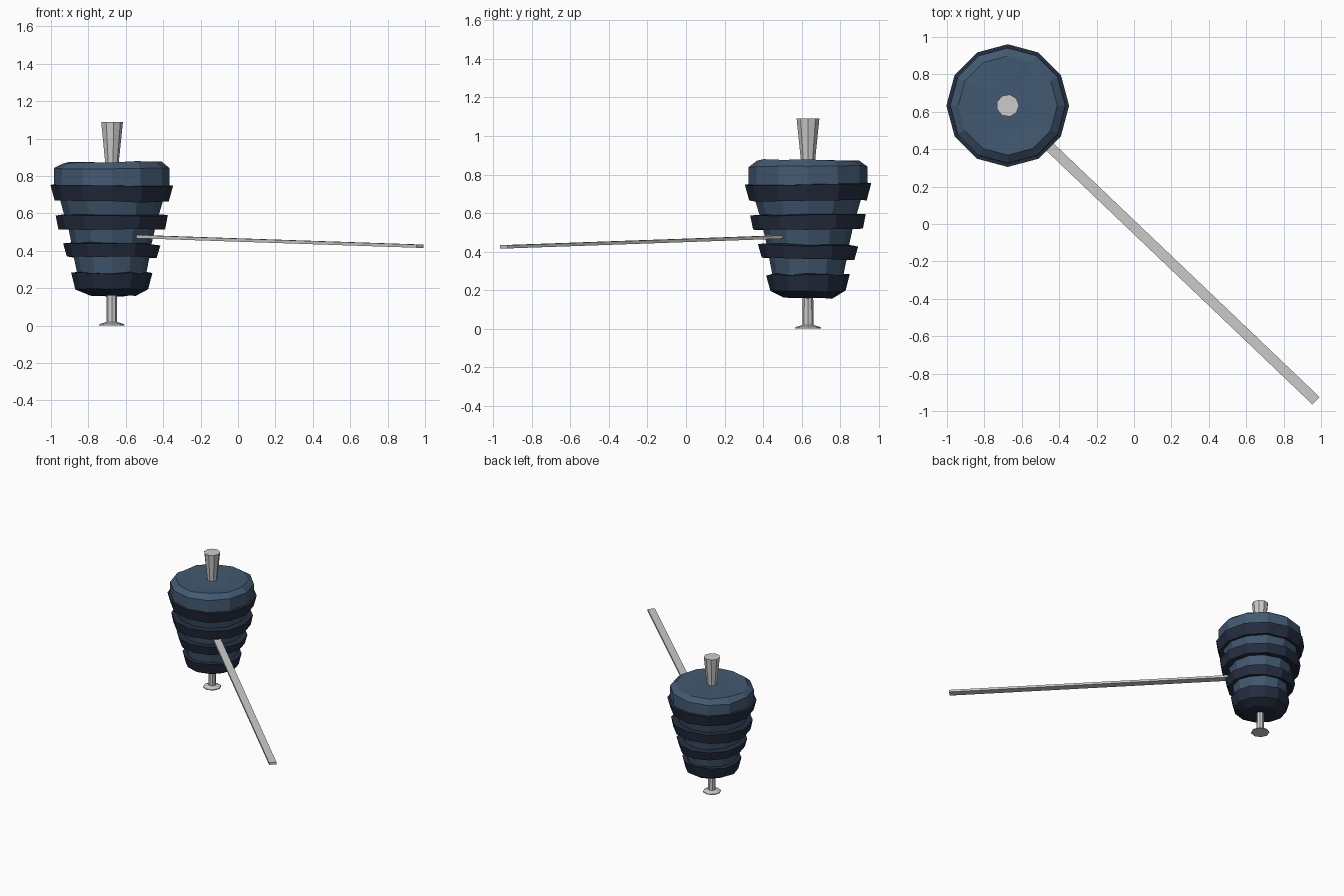
import bpy, bmesh, math, random
from mathutils import Vector, Matrix

if "Cube" in bpy.data.objects:
    bpy.data.objects.remove(bpy.data.objects["Cube"])

random.seed(4)
CX, CY = -0.675, 0.633


def material(name, rgb):
    m = bpy.data.materials.new(name)
    m.diffuse_color = (*rgb, 1)
    m.use_nodes = True
    m.node_tree.nodes["Principled BSDF"].inputs["Base Color"].default_value = m.diffuse_color
    return m


blue = material("blue_cloth", (0.055, 0.10, 0.165))
navy = material("navy_binding", (0.018, 0.026, 0.05))


def finish(name, bm, mat=None):
    bmesh.ops.recalc_face_normals(bm, faces=bm.faces)
    me = bpy.data.meshes.new(name)
    bm.to_mesh(me)
    bm.free()
    ob = bpy.data.objects.new(name, me)
    bpy.context.collection.objects.link(ob)
    if mat:
        me.materials.append(mat)
    return ob


def lathe(name, profile, sides, mat=None, jitter=0.0, closed=False, tilt=(0, 0)):
    """Turn (radius, z) points about the spindle axis, slightly uneven."""
    bm = bmesh.new()
    rings = []
    for r, z in profile:
        ring = []
        for i in range(sides):
            a = 2 * math.pi * i / sides
            x, y = r * math.cos(a), r * math.sin(a)
            dz = tilt[0] * x + tilt[1] * y + random.uniform(-jitter, jitter)
            ring.append(bm.verts.new((CX + x, CY + y, z + dz)))
        rings.append(ring)
    pairs = list(zip(rings, rings[1:]))
    if closed:
        pairs.append((rings[-1], rings[0]))
    for lo, hi in pairs:
        for i in range(sides):
            j = (i + 1) % sides
            bm.faces.new((lo[i], lo[j], hi[j], hi[i]))
    if not closed:
        bm.faces.new(rings[0])
        bm.faces.new(rings[-1])
    return finish(name, bm, mat)


# Padded body, widening towards the domed top
lathe("body", [(0.19, 0.22), (0.185, 0.28), (0.203, 0.37), (0.215, 0.44),
               (0.232, 0.52), (0.252, 0.59), (0.275, 0.67), (0.31, 0.74),
               (0.308, 0.843), (0.265, 0.873), (0.13, 0.872)],
      12, blue, 0.005, tilt=(0.015, 0))

# Rounded dark foot of the body
lathe("bottom_band", [(0.125, 0.16), (0.195, 0.195), (0.217, 0.28), (0.18, 0.283)],
      12, navy, 0.005)

# Overlapping dark bands
bands = [(0.365, 0.435, 0.24, 0.26, 0.19, (-0.01, -0.02)),
         (0.515, 0.59, 0.285, 0.30, 0.215, (0, 0.01)),
         (0.665, 0.75, 0.305, 0.328, 0.255, (-0.01, 0.01))]
for n, (z0, z1, r0, r1, ri, tilt) in enumerate(bands):
    lathe(f"band_{n + 1}", [(ri, z0 + 0.012), (r0, z0), (r1, z1), (ri + 0.02, z1 + 0.005)],
          12, navy, 0.004, True, tilt)

# Spindle: thin stem with a flared foot, and a tapered top peg
lathe("spindle_stem", [(0.068, 0.002), (0.066, 0.008), (0.028, 0.02), (0.027, 0.2)], 8)
lathe("spindle_peg", [(0.034, 0.84), (0.06, 1.09)], 9)

# Long flat push bar leaving the body diagonally
start, end = Vector((-0.56, 0.517, 0.477)), Vector((0.973, -0.945, 0.425))
along = (end - start).normalized()
side = along.cross(Vector((0, 0, 1))).normalized()
up = side.cross(along)
bm = bmesh.new()
bmesh.ops.create_cube(bm, size=1)
frame = Matrix((along * (end - start).length, side * 0.055, up * 0.017)).transposed().to_4x4()
bmesh.ops.transform(bm, matrix=Matrix.Translation((start + end) / 2) @ frame, verts=bm.verts)
finish("push_bar", bm)
